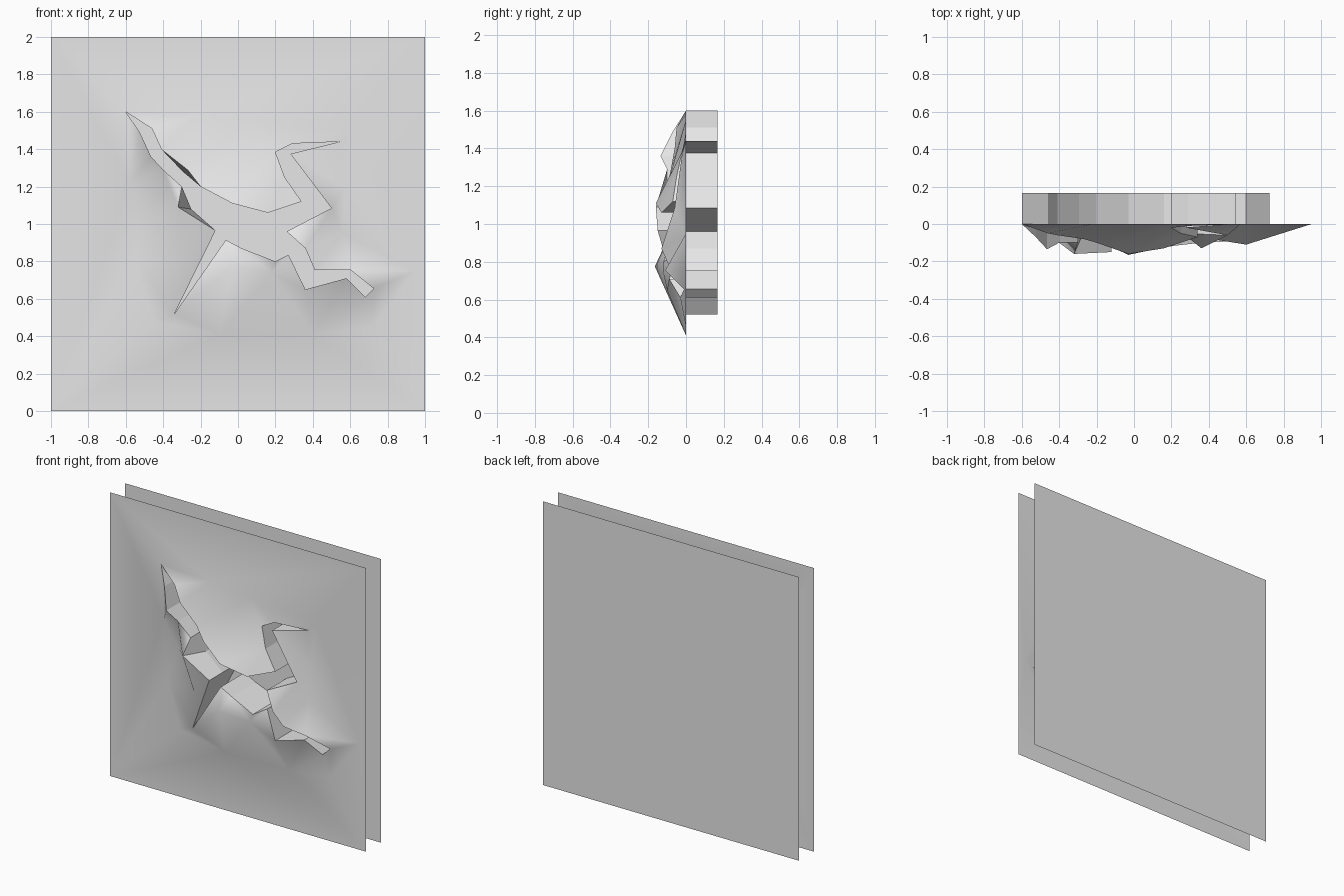
import bpy
from mathutils import Vector
from mathutils.geometry import delaunay_2d_cdt

cube = bpy.data.objects.get("Cube")
if cube:
    bpy.data.objects.remove(cube, do_unlink=True)

HALF = 1.0       # half width of the wall panels
BACK = 0.167     # depth of the rear panel

# Plain plaster colour shared by every part
plaster = bpy.data.materials.new("pale_grey_plaster")
plaster.use_nodes = True
grey = (0.8, 0.8, 0.8, 1.0)
plaster.diffuse_color = grey
shader = next(n for n in plaster.node_tree.nodes if n.type == 'BSDF_PRINCIPLED')
shader.inputs["Base Color"].default_value = grey


def make_object(name, verts, faces, smooth=False):
    """Create a mesh object with the shared material."""
    mesh = bpy.data.meshes.new(name)
    mesh.from_pydata(verts, [], faces)
    mesh.materials.append(plaster)
    for polygon in mesh.polygons:
        polygon.use_smooth = smooth
    mesh.update()
    obj = bpy.data.objects.new(name, mesh)
    bpy.context.scene.collection.objects.link(obj)
    return obj


# Crack lip, clockwise from the upper left tip: x, z, outward bulge
crack_lip = [
    (-.6, 1.6, 0), (-.46, 1.51, .05), (-.41, 1.4, .06), (-.27, 1.29, .08),
    (-.2, 1.2, .1), (-.03, 1.11, .16), (.16, 1.06, .13), (.34, 1.12, .07),
    (.25, 1.25, .05), (.2, 1.385, .02), (.29, 1.43, .01), (.545, 1.44, 0),
    (.28, 1.375, .02), (.5, 1.085, .06), (.26, .96, .05), (.36, .87, .13),
    (.41, .755, .08), (.6, .755, .11), (.725, .655, .01), (.68, .61, .03),
    (.58, .71, .09), (.36, .65, .1), (.27, .835, .06), (.2, .8, .12),
    (.02, .87, .1), (-.065, .915, .1), (-.34, .52, .02), (-.12, .965, .15),
    (-.32, 1.09, .16), (-.3, 1.2, .1), (-.4, 1.29, .1), (-.465, 1.36, .135),
    (-.525, 1.49, .07),
]

# Raised ridge under the crack
ridge = [(-.27, .82, .1), (-.03, .775, .165), (.18, .74, .12)]

# Foot of the bulge, where the panel becomes flat again
bulge_foot = [
    (-.58, 1.22), (-.22, 1.58), (.1, 1.55), (.6, 1.5), (.57, 1.2),
    (.56, .95), (.95, .75), (.72, .45), (.4, .41), (-.1, .41),
    (-.45, .48), (-.55, .8), (-.46, 1.04),
]

corners = [(-HALF, 0), (HALF, 0), (HALF, 2 * HALF), (-HALF, 2 * HALF)]

# Front panel: triangulate around the crack and leave the crack open
flat_points = [(x, z, 0) for x, z in bulge_foot + corners]
points = crack_lip + ridge + flat_points
count = len(crack_lip)
outline = list(reversed(range(count)))
flat_verts, _, triangles, sources, _, triangle_owners = delaunay_2d_cdt(
    [Vector((x, z)) for x, z, _ in points], [], [outline], 0, 1e-5)
panel_verts = []
for vert, source in zip(flat_verts, sources):
    bulge = points[source[0]][2] if source else 0
    panel_verts.append((vert.x, -bulge, vert.y))
panel_faces = [t for t, owner in zip(triangles, triangle_owners) if not owner]
make_object("front_panel", panel_verts, panel_faces, smooth=True)

# Crack walls: lip to panel plane, then straight back to the rear panel
inner_shift = {(-.32, 1.09): (.07, -.01), (-.27, 1.29): (-.025, -.01)}
front_loop, middle_loop, rear_loop = [], [], []
for x, z, bulge in crack_lip:
    dx, dz = inner_shift.get((x, z), (0, 0))
    front_loop.append((x, -bulge, z))
    middle_loop.append((x + dx, 0, z + dz))
    rear_loop.append((x + dx, BACK, z + dz))

wall_faces = []
for ring in range(2):
    start = ring * count
    for i in range(count):
        j = (i + 1) % count
        wall_faces.append((start + i, start + count + i,
                           start + count + j, start + j))
make_object("crack_walls", front_loop + middle_loop + rear_loop, wall_faces)

# Rear panel closing the crack
make_object("rear_panel", [(x, BACK, z) for x, z in corners], [(0, 1, 2, 3)])
